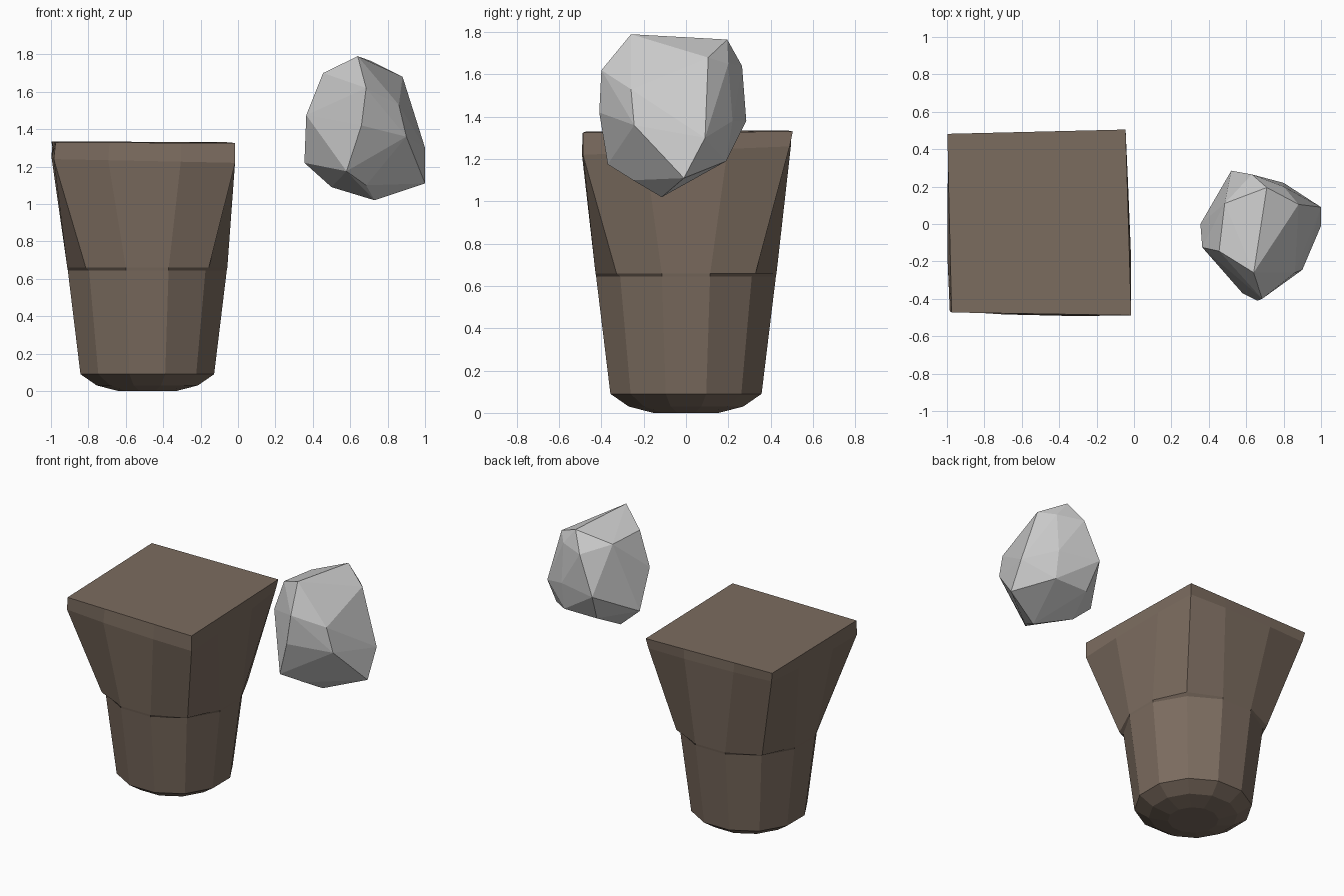
import bpy, bmesh
from math import cos, sin, radians

if "Cube" in bpy.data.objects:
    bpy.data.objects.remove(bpy.data.objects["Cube"])

CX = -0.485  # pillar axis


def finish(name, bm):
    bmesh.ops.recalc_face_normals(bm, faces=bm.faces[:])
    me = bpy.data.meshes.new(name)
    bm.to_mesh(me)
    bm.free()
    ob = bpy.data.objects.new(name, me)
    bpy.context.collection.objects.link(ob)
    return ob


def round_ring(r, z, corner=None):
    # twelve points; every third one lies on a diagonal under a top corner
    pts = []
    for i in range(12):
        a = radians(15 + 30 * i)
        rr = corner if corner and i % 3 == 1 else r
        pts.append((CX + rr * cos(a), rr * sin(a), z))
    return pts


def square_ring(corners, t, out):
    # per side: corner, then two points along the edge, pushed outward a little
    pts = []
    for i in range(4):
        a, b = corners[i], corners[(i + 1) % 4]
        pts.append(a)
        for f in (t, 1 - t):
            p = [a[k] + (b[k] - a[k]) * f for k in range(3)]
            side = radians(90 * (i + 1))
            p[0] += out * cos(side)
            p[1] += out * sin(side)
            pts.append(tuple(p))
    return pts[-1:] + pts[:-1]


# earth pillar: round foot blending into a square top
top = [(-0.045, 0.505, 1.33), (-0.998, 0.482, 1.335),
       (-0.975, -0.473, 1.33), (-0.015, -0.488, 1.325)]
lip = [(-0.055, 0.49, 1.26), (-0.985, 0.47, 1.27),
       (-0.985, -0.465, 1.24), (-0.015, -0.487, 1.22)]
rings = [round_ring(0.16, 0.0), round_ring(0.28, 0.03), round_ring(0.37, 0.09),
         round_ring(0.44, 0.645), round_ring(0.443, 0.66, 0.465),
         square_ring(lip, 0.3, 0.012), square_ring(top, 0.3, 0.0)]
bm = bmesh.new()
loops = [[bm.verts.new(p) for p in ring] for ring in rings]
for lo, hi in zip(loops, loops[1:]):
    for i in range(12):
        j = (i + 1) % 12
        bm.faces.new((lo[i], lo[j], hi[j], hi[i]))
bm.faces.new(loops[0])
bm.faces.new(loops[-1])
pillar = finish("earth_pillar", bm)
mat = bpy.data.materials.new("earth_brown")
mat.diffuse_color = (0.2, 0.15, 0.115, 1)
mat.use_nodes = True
mat.node_tree.nodes["Principled BSDF"].inputs["Base Color"].default_value = mat.diffuse_color
pillar.data.materials.append(mat)

# faceted floating rock: hull around a few corner points
rock_points = [
    (0.64, -0.26, 1.79), (0.71, 0.195, 1.765), (0.88, 0.105, 1.68),
    (0.80, 0.20, 1.65), (0.63, 0.265, 1.64), (0.455, -0.145, 1.70),
    (0.485, 0.11, 1.69), (0.365, -0.125, 1.475), (0.685, -0.40, 1.62),
    (0.86, -0.26, 1.53), (0.66, -0.41, 1.42), (0.90, -0.245, 1.36),
    (1.0, 0.09, 1.30), (0.52, 0.285, 1.38), (0.80, 0.22, 1.38),
    (0.355, 0.0, 1.22), (0.58, -0.37, 1.175), (0.80, 0.19, 1.19),
    (0.55, 0.19, 1.19), (1.0, -0.01, 1.11), (0.685, -0.25, 1.10),
    (0.50, 0.0, 1.09), (0.73, -0.115, 1.02)]
bm = bmesh.new()
for p in rock_points:
    bm.verts.new(p)
hull = bmesh.ops.convex_hull(bm, input=bm.verts[:])
bmesh.ops.delete(bm, geom=[v for v in bm.verts if not v.link_faces], context='VERTS')
finish("rock", bm)
